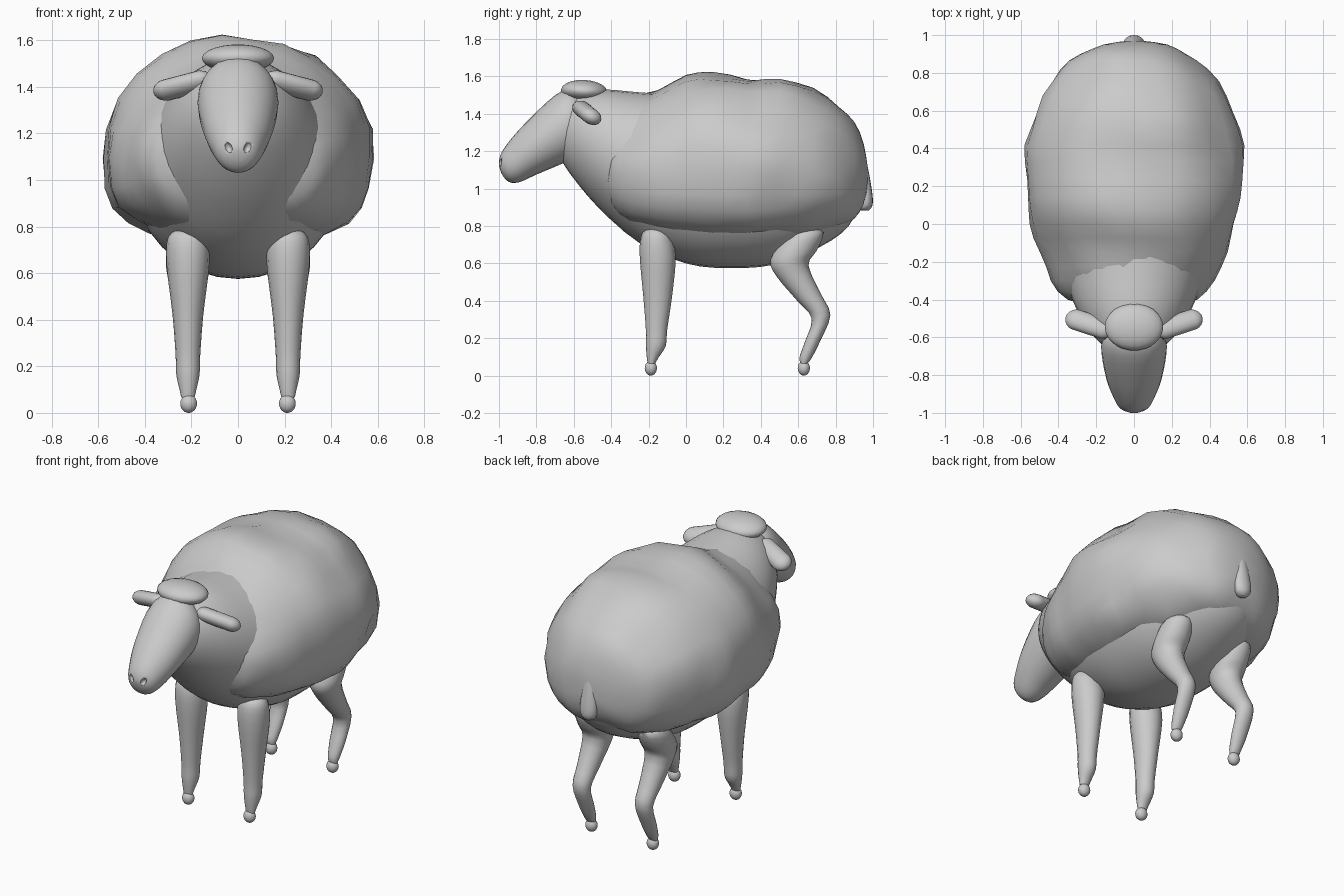
import bpy, math
from mathutils import Vector, Matrix, noise

if "Cube" in bpy.data.objects:
    bpy.data.objects.remove(bpy.data.objects["Cube"])


def catmull(a, b, c, d, t):
    return 0.5 * (2 * b + (c - a) * t + (2 * a - 5 * b + 4 * c - d) * t * t + (3 * b - a - 3 * c + d) * t ** 3)


def make(name, verts, faces):
    mesh = bpy.data.meshes.new(name)
    mesh.from_pydata(verts, [], faces)
    ob = bpy.data.objects.new(name, mesh)
    bpy.context.collection.objects.link(ob)
    bpy.ops.object.select_all(action='DESELECT')
    ob.select_set(True)
    bpy.context.view_layer.objects.active = ob
    # consistent outward normals
    bpy.ops.object.mode_set(mode='EDIT')
    bpy.ops.mesh.select_all(action='SELECT')
    bpy.ops.mesh.normals_make_consistent(inside=False)
    bpy.ops.object.mode_set(mode='OBJECT')
    bpy.ops.object.shade_smooth_by_angle(angle=math.radians(50))
    return ob


def loft(name, sections, sides=24, steps=3, x=0.0, low_power=2.0, waist=0.5, lump=0.0):
    """Each section: (y, z) of upper edge, (y, z) of lower edge, half width."""
    rows = []
    n = len(sections)
    for i in range(n - 1):
        quad = [sections[min(max(i + k, 0), n - 1)] for k in (-1, 0, 1, 2)]
        for s in range(steps):
            rows.append([catmull(*col, s / steps) for col in zip(*quad)])
    rows.append(list(sections[-1]))
    verts, faces = [], []
    for y1, z1, y2, z2, hw in rows:
        top, bot = Vector((x, y1, z1)), Vector((x, y2, z2))
        mid = bot.lerp(top, waist)
        for k in range(sides):
            a = 2 * math.pi * k / sides
            c, s = math.cos(a), math.sin(a)
            e = 1.0 if s >= 0 else 2 / low_power
            p = mid + Vector((hw * math.copysign(abs(c) ** e, c), 0, 0))
            p += ((top - mid) if s > 0 else (bot - mid)) * abs(s) ** e
            if lump:
                p += (p - mid).normalized() * noise.noise(p * 4.5) * lump
            verts.append(p)
    for r in range(len(rows) - 1):
        for k in range(sides):
            q = (k + 1) % sides
            faces.append((r * sides + k, r * sides + q, (r + 1) * sides + q, (r + 1) * sides + k))
    faces.append(tuple(range(sides)))
    faces.append(tuple(range(len(verts) - sides, len(verts))))
    return make(name, verts, faces)


def blob(name, loc, radii, rot=(0, 0, 0), stretch=0.0):
    """Ellipsoid, optionally pulled apart along x into a capsule."""
    bpy.ops.mesh.primitive_uv_sphere_add(segments=20, ring_count=11, radius=1)
    ob = bpy.context.object
    ob.name = name
    turn = Matrix.Rotation(math.pi / 2, 4, 'Y')
    for v in ob.data.vertices:
        p = turn @ v.co
        v.co = (p.x * radii[0] + math.copysign(stretch, p.x), p.y * radii[1], p.z * radii[2])
    ob.location, ob.rotation_euler = loc, rot
    bpy.ops.object.shade_smooth()
    return ob


# Smooth body with neck and belly
loft("body", [
    (-.70, 1.42, -.68, 1.18, .10), (-.60, 1.50, -.62, 1.08, .20),
    (-.45, 1.53, -.47, .90, .30), (-.25, 1.515, -.25, .71, .38),
    (0, 1.5, 0, .60, .44), (.23, 1.5, .23, .575, .46),
    (.48, 1.45, .48, .595, .43), (.72, 1.35, .72, .69, .34),
    (.87, 1.25, .87, .80, .22), (.94, 1.1, .94, .95, .06)], sides=32)

# Lumpy fleece over the back and flanks
loft("fleece", [
    (-.44, 1.25, -.44, 1.02, .20), (-.40, 1.36, -.40, .90, .33),
    (-.30, 1.46, -.30, .81, .42), (-.15, 1.53, -.15, .76, .50),
    (0, 1.605, 0, .73, .54), (.14, 1.62, .14, .72, .56),
    (.33, 1.605, .33, .72, .58), (.50, 1.59, .50, .73, .545),
    (.68, 1.53, .68, .75, .48), (.82, 1.43, .82, .80, .39),
    (.90, 1.35, .90, .85, .29), (.95, 1.24, .95, .92, .17),
    (.97, 1.14, .97, 1.0, .05)],
    sides=26, steps=2, low_power=2.7, waist=.42, lump=.035)

# Head
head = loft("head", [
    (-.52, 1.48, -.52, 1.24, .11), (-.61, 1.53, -.58, 1.17, .165),
    (-.70, 1.50, -.67, 1.13, .172), (-.85, 1.36, -.80, 1.075, .145),
    (-.94, 1.26, -.89, 1.035, .11), (-.985, 1.195, -.945, 1.035, .082),
    (-1.0, 1.15, -.98, 1.07, .045), (-1.0, 1.125, -.995, 1.105, .01)])

# Nostrils cut into the muzzle
for sx in (-1, 1):
    cutter = blob("nostril_cutter", (sx * .042, -1.0, 1.14), (.016, .025, .025), (0, sx * .4, 0))
    cutter.hide_render = True
    cutter.hide_set(True)
    cut = head.modifiers.new("nostril", 'BOOLEAN')
    cut.operation, cut.object = 'DIFFERENCE', cutter

# Wool tuft on the crown
blob("head_tuft", (0, -.545, 1.522), (.155, .125, .06), (math.radians(-3), 0, 0))

# Tail
loft("tail", [
    (.91, 1.23, .90, 1.22, .015), (.945, 1.21, .88, 1.17, .045),
    (.975, 1.10, .90, 1.09, .045), (.998, .96, .925, .96, .055),
    (.995, .905, .925, .90, .045), (.975, .882, .94, .882, .015)], sides=16)

for sx, side in ((-1, "right"), (1, "left")):
    # Ears
    blob("ear_" + side, (sx * .235, -.53, 1.405), (.06, .058, .043),
         (math.radians(-25), sx * math.radians(14), sx * math.radians(18)), stretch=.075)
    # Front leg
    loft("front_leg_" + side, [
        (-.12, .79, -.19, .79, .04), (-.08, .75, -.235, .76, .085),
        (-.055, .63, -.248, .65, .092), (-.075, .42, -.228, .42, .066),
        (-.10, .25, -.215, .25, .053), (-.108, .16, -.215, .17, .05),
        (-.145, .10, -.21, .10, .036), (-.165, .065, -.205, .065, .028)],
        sides=16, x=sx * .215)
    # Hind leg
    loft("hind_leg_" + side, [
        (.67, .80, .59, .79, .04), (.735, .765, .53, .745, .085),
        (.70, .67, .452, .62, .095), (.655, .59, .485, .53, .083),
        (.72, .44, .595, .40, .064), (.772, .325, .672, .305, .054),
        (.72, .19, .635, .18, .048), (.675, .10, .607, .10, .036),
        (.65, .065, .612, .065, .028)], sides=16, x=sx * .215)
    # Hooves
    for part, y in (("front", -.188), ("hind", .63)):
        blob(part + "_hoof_" + side, (sx * .212, y, .04), (.036, .033, .04))
